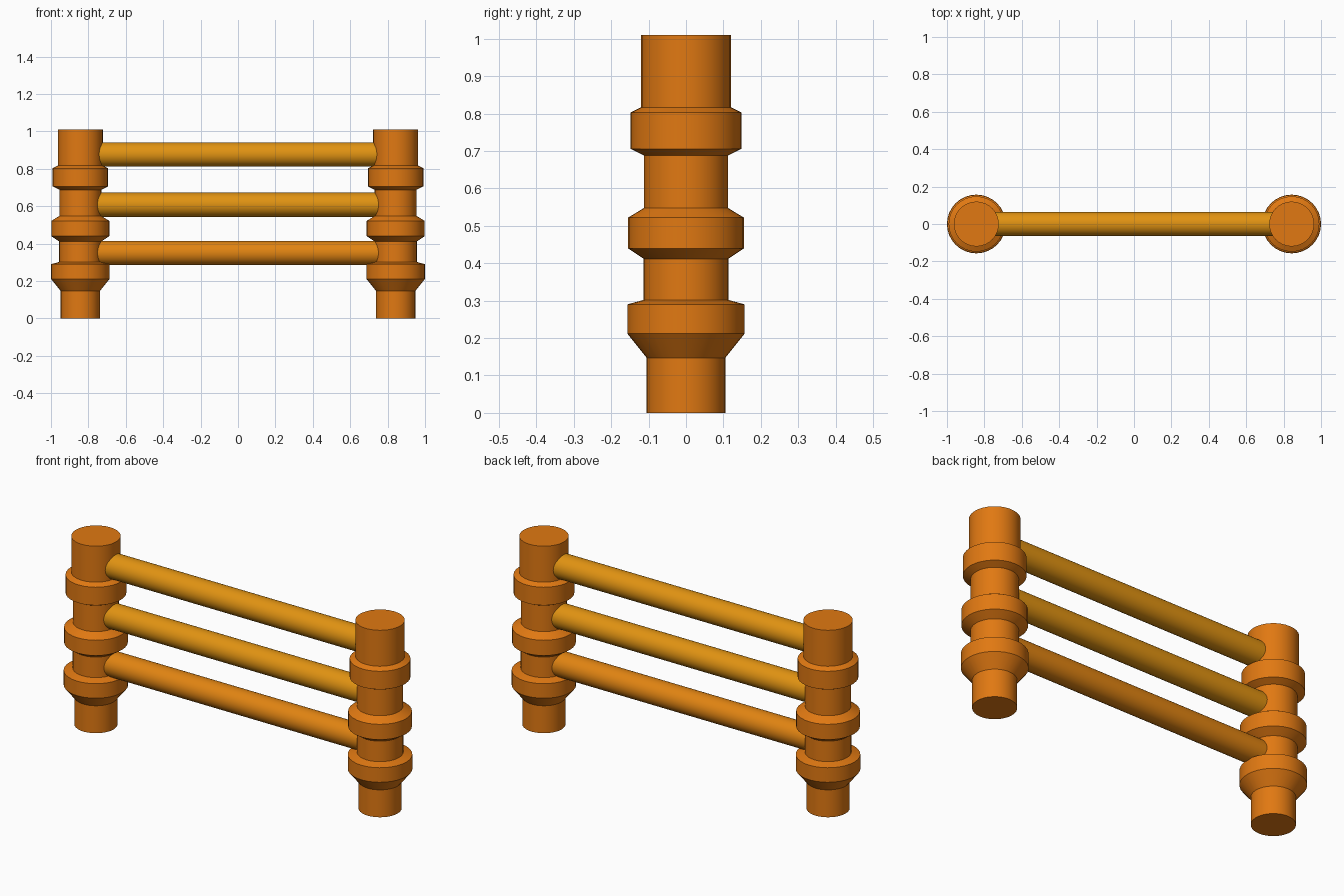
import bpy, bmesh, math
from mathutils import Matrix

if "Cube" in bpy.data.objects:
    bpy.data.objects.remove(bpy.data.objects["Cube"])

SEGMENTS = 32
POST_X = 0.843


def material(name, color):
    m = bpy.data.materials.new(name)
    m.diffuse_color = (*color, 1)
    m.use_nodes = True
    m.node_tree.nodes["Principled BSDF"].inputs["Base Color"].default_value = m.diffuse_color
    return m


def lathe(name, profile, mat, matrix):
    """Closed solid of revolution from (radius, height) points."""
    bm = bmesh.new()
    rings = []
    for r, z in profile:
        rings.append([bm.verts.new((r * math.cos(a), r * math.sin(a), z))
                      for a in (2 * math.pi * i / SEGMENTS for i in range(SEGMENTS))])
    for low, high in zip(rings, rings[1:]):
        for i in range(SEGMENTS):
            j = (i + 1) % SEGMENTS
            bm.faces.new((low[i], low[j], high[j], high[i]))
    bm.faces.new(rings[0][::-1])
    bm.faces.new(rings[-1])
    bm.transform(matrix)
    mesh = bpy.data.meshes.new(name)
    bm.to_mesh(mesh)
    bm.free()
    mesh.materials.append(mat)
    obj = bpy.data.objects.new(name, mesh)
    bpy.context.collection.objects.link(obj)
    bpy.context.view_layer.objects.active = obj
    bpy.ops.object.select_all(action='DESELECT')
    obj.select_set(True)
    bpy.ops.object.shade_smooth_by_angle(angle=math.radians(20))
    return obj


post_wood = material("post_wood", (0.75, 0.19, 0.006))
low_rail_wood = material("low_rail_wood", (0.75, 0.23, 0.006))
rail_wood = material("rail_wood", (0.75, 0.29, 0.006))

# Turned posts with three collars
post_profile = [
    (0.105, 0), (0.105, 0.147),
    (0.157, 0.212), (0.157, 0.29), (0.113, 0.302), (0.113, 0.412),
    (0.155, 0.44), (0.155, 0.522), (0.112, 0.548), (0.112, 0.688),
    (0.148, 0.706), (0.148, 0.803), (0.12, 0.817), (0.12, 1.01),
]
for side, x in (("left", -POST_X), ("right", POST_X)):
    lathe(side + "_post", post_profile, post_wood, Matrix.Translation((x, 0, 0)))

# Round rails, ends buried in the posts
for level, z, mat in (("lower", 0.35, low_rail_wood),
                      ("middle", 0.608, rail_wood),
                      ("upper", 0.877, rail_wood)):
    lathe(level + "_rail", [(0.065, -0.79), (0.065, 0.79)], mat,
          Matrix.Translation((0, 0, z)) @ Matrix.Rotation(math.pi / 2, 4, 'Y'))
